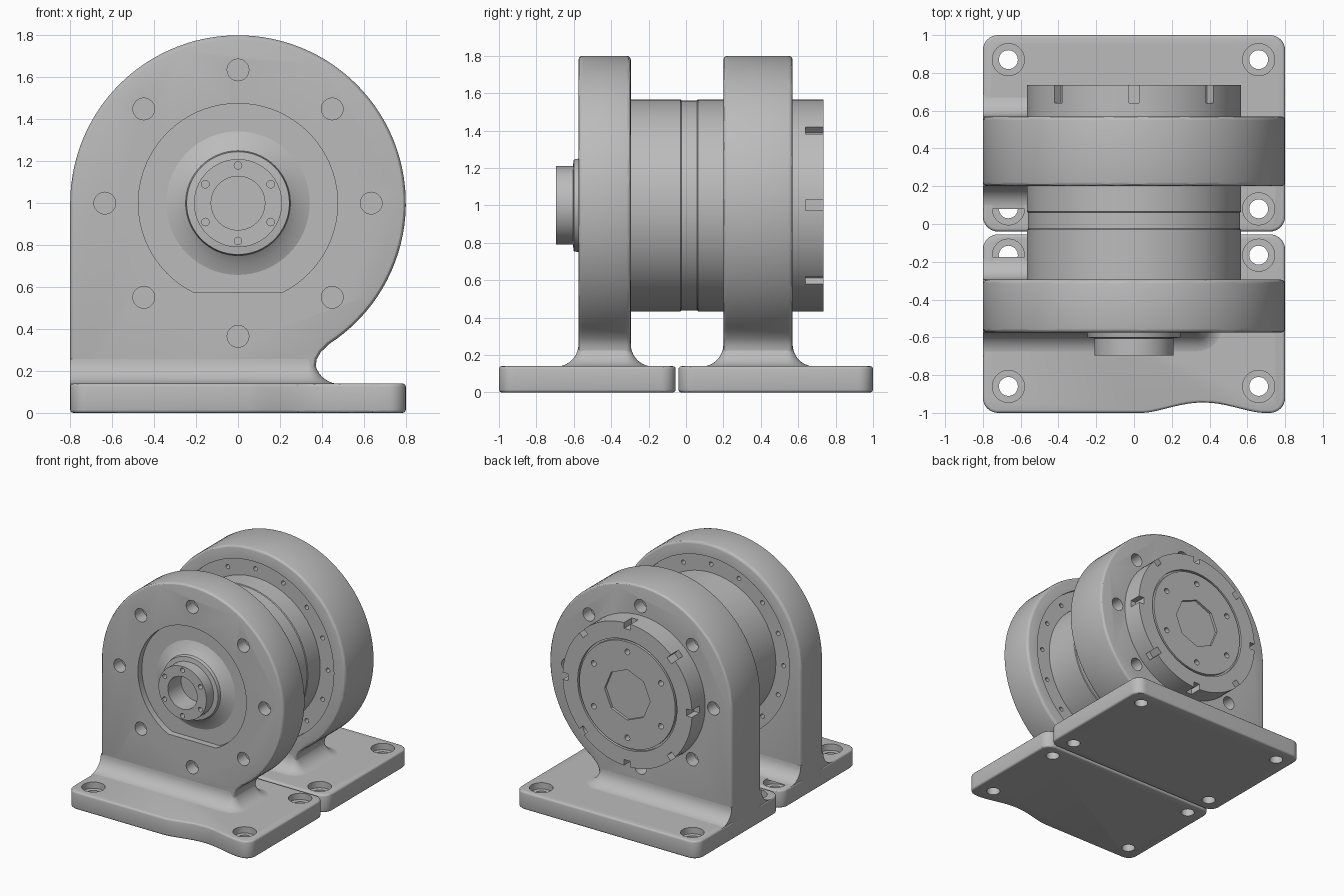
import bpy, bmesh, math
from mathutils import Matrix, Vector

cube = bpy.data.objects.get("Cube")
if cube:
    bpy.data.objects.remove(cube, do_unlink=True)

grey = bpy.data.materials.new("machined grey")
grey.use_nodes = True
colour = (0.5, 0.5, 0.5, 1)
grey.diffuse_color = colour
grey.node_tree.nodes["Principled BSDF"].inputs["Base Color"].default_value = colour

AXIS_Z = 1.0      # height of the shaft axis
RADIUS = 0.8      # radius of the support discs
HALF = 0.8        # half width of the feet
FOOT_TOP = 0.14


def make(name, bm):
    bmesh.ops.recalc_face_normals(bm, faces=bm.faces)
    mesh = bpy.data.meshes.new(name)
    bm.to_mesh(mesh)
    bm.free()
    mesh.materials.append(grey)
    ob = bpy.data.objects.new(name, mesh)
    bpy.context.collection.objects.link(ob)
    return ob


def activate(ob):
    bpy.ops.object.select_all(action='DESELECT')
    ob.select_set(True)
    bpy.context.view_layer.objects.active = ob


def smooth(ob):
    activate(ob)
    bpy.ops.object.shade_smooth_by_angle(angle=math.radians(30))


def bevel(ob, width):
    mod = ob.modifiers.new("bevel", 'BEVEL')
    mod.width, mod.segments = width, 3
    mod.limit_method, mod.angle_limit = 'ANGLE', math.radians(60)
    activate(ob)
    bpy.ops.object.modifier_apply(modifier=mod.name)


def cut(ob, bm):
    cutter = make("cutter", bm)
    cutter.hide_render = True
    mod = ob.modifiers.new("cut", 'BOOLEAN')
    mod.operation, mod.solver, mod.object = 'DIFFERENCE', 'EXACT', cutter
    activate(ob)
    bpy.ops.object.modifier_apply(modifier=mod.name)
    bpy.data.objects.remove(cutter, do_unlink=True)


def lathe(bm, profile, centre=(0, 0, AXIS_Z), axis=(0, 1, 0), steps=64):
    """Turn (radius, along) points round an axis; ends lie on the axis."""
    axis, centre, out = Vector(axis), Vector(centre), Vector((1, 0, 0))
    verts = [bm.verts.new(centre + out * r + axis * a) for r, a in profile]
    edges = [bm.edges.new(p) for p in zip(verts, verts[1:])]
    bmesh.ops.spin(bm, geom=verts + edges, cent=centre, axis=axis,
                   angle=math.tau, steps=steps, use_duplicate=False)
    bmesh.ops.remove_doubles(bm, verts=bm.verts, dist=0.0001)


def rod(bm, r, a, b, **kw):
    lathe(bm, [(0, a), (r, a), (r, b), (0, b)], **kw)


def hole_circle(bm, count, ring, r, a, b, steps=16):
    for i in range(count):
        t = math.tau * i / count + math.pi / 2
        rod(bm, r, a, b, steps=steps,
            centre=(ring * math.cos(t), 0, AXIS_Z + ring * math.sin(t)))


def prism(bm, points, move):
    face = bm.faces.new([bm.verts.new(p) for p in points])
    ext = bmesh.ops.extrude_face_region(bm, geom=[face])
    bmesh.ops.translate(bm, vec=move, verts=[
        v for v in ext["geom"] if isinstance(v, bmesh.types.BMVert)])


def arc(cx, cz, r, start, end, n):
    angles = [math.radians(start + (end - start) * i / n) for i in range(n + 1)]
    return [(cx + r * math.cos(t), cz + r * math.sin(t)) for t in angles]


def foot(name, y0, y1, hole_ys, dent):
    c = 0.08
    pts = arc(-HALF + c, y0 + c, c, 180, 270, 8)
    if dent:  # scooped clearance in the front edge
        pts += [(0.05 + 0.63 * i / 16,
                 y0 + 0.055 * math.sin(math.pi * i / 16) ** 1.5) for i in range(17)]
    pts += arc(HALF - c, y0 + c, c, 270, 360, 8)
    pts += arc(HALF - c, y1 - c, c, 0, 90, 8)
    pts += arc(-HALF + c, y1 - c, c, 90, 180, 8)
    bm = bmesh.new()
    prism(bm, [(x, y, 0) for x, y in pts], (0, 0, FOOT_TOP))
    ob = make(name, bm)
    bevel(ob, 0.015)
    # counterbored mounting holes
    bm = bmesh.new()
    for x in (-0.665, 0.66):
        for y in hole_ys:
            lathe(bm, [(0, -0.1), (0.05, -0.1), (0.05, 0.09), (0.085, 0.09),
                       (0.085, 0.3), (0, 0.3)], centre=(x, y, 0), axis=(0, 0, 1), steps=32)
    cut(ob, bm)
    smooth(ob)


def upright(name, y0, y1):
    # disc that runs straight down one side and necks in on the other
    pts = [(-HALF, 0.06)]
    pts += arc(0, AXIS_Z, RADIUS, 180, -57, 72)
    pts += [(0.395, 0.29), (0.375, 0.255), (0.37, 0.22), (0.37, 0.06)]
    bm = bmesh.new()
    prism(bm, [(x, y0, z) for x, z in pts], (0, y1 - y0, 0))
    ob = make(name, bm)
    bevel(ob, 0.022)
    return ob


def root_fillet(name, y0, y1):
    # flared sections blending the upright into the foot
    r, n, c = 0.12, 10, 0.03
    rings, bm = [], bmesh.new()
    for i in range(n + 1):
        t = math.pi / 2 * i / n
        d, z = r * (1 - math.sin(t)), FOOT_TOP + r * (1 - math.cos(t))
        x, k = 0.365 + d, c + d
        pts = [(-HALF, y0 - d)] + arc(x - k, y0 - d + k, k, 270, 360, 8)
        pts += arc(x - k, y1 + d - k, k, 0, 90, 8) + [(-HALF, y1 + d)]
        rings.append([bm.verts.new((px, py, z - 0.002)) for px, py in pts])
    for low, high in zip(rings, rings[1:]):
        for i in range(len(low)):
            j = (i + 1) % len(low)
            bm.faces.new((low[i], low[j], high[j], high[i]))
    bm.faces.new(rings[0])
    bm.faces.new(rings[-1])
    smooth(make(name, bm))


# Feet and fillets
foot("front_foot", -1.0, -0.055, (-0.86, -0.165), True)
foot("rear_foot", -0.04, 1.0, (0.08, 0.87), False)
F0, F1, R0, R1 = -0.575, -0.295, 0.2, 0.57
root_fillet("front_root_fillet", F0, F1)
root_fillet("rear_root_fillet", R0, R1)

# Front upright: D-shaped recess, bolt holes, inner seat
front = upright("front_upright", F0, F1)
bm = bmesh.new()
seat = arc(0, AXIS_Z, 0.475, -64, 244, 64)
prism(bm, [(x, F0 - 0.1, z) for x, z in seat], (0, 0.15, 0))
hole_circle(bm, 8, 0.635, 0.052, F0 - 0.1, F0 + 0.1, 24)
rod(bm, 0.7, F1 - 0.02, F1 + 0.1)
cut(front, bm)
bm = bmesh.new()
hole_circle(bm, 16, 0.635, 0.017, F1 - 0.06, F1 + 0.1)
cut(front, bm)
smooth(front)

# Rear upright: bolt holes outside, screw ring inside
rear = upright("rear_upright", R0, R1)
bm = bmesh.new()
hole_circle(bm, 8, 0.64, 0.052, R1 - 0.1, R1 + 0.1, 24)
rod(bm, 0.7, R0 - 0.1, R0 + 0.02)
cut(rear, bm)
bm = bmesh.new()
hole_circle(bm, 16, 0.635, 0.017, R0 - 0.1, R0 + 0.06)
cut(rear, bm)
smooth(rear)

# Barrel between the uprights
bm = bmesh.new()
lathe(bm, [(0, -0.4), (0.567, -0.4), (0.567, -0.03), (0.562, -0.025), (0.562, 0.06),
           (0.567, 0.065), (0.567, 0.3), (0, 0.3)], steps=96)
smooth(make("barrel", bm))

# Output hub with a bore and six screw holes
bm = bmesh.new()
lathe(bm, [(0, -0.53), (0.128, -0.53), (0.128, -0.695), (0.21, -0.695), (0.21, -0.605),
           (0.245, -0.6), (0.25, -0.575), (0.29, -0.545), (0.35, -0.522), (0.35, -0.45),
           (0, -0.45)])
hub = make("output_hub", bm)
bm = bmesh.new()
hole_circle(bm, 6, 0.18, 0.018, -0.8, -0.65)
cut(hub, bm)
smooth(hub)

# Rear flange with a groove, rim notches, screw holes and eight-sided pocket
bm = bmesh.new()
lathe(bm, [(0, 0.5), (0.567, 0.5), (0.567, 0.735), (0.435, 0.735), (0.435, 0.715),
           (0.42, 0.715), (0.42, 0.735), (0, 0.735)], steps=96)
flange = make("rear_flange", bm)
bm = bmesh.new()
for i in range(8):
    place = (Matrix.Translation((0, 0, AXIS_Z)) @ Matrix.Rotation(math.tau * i / 8, 4, 'Y')
             @ Matrix.Translation((0, 0.7, 0.57)) @ Matrix.Diagonal((0.055, 0.12, 0.1, 1)))
    bmesh.ops.create_cube(bm, size=1, matrix=place)
hole_circle(bm, 6, 0.34, 0.022, 0.68, 0.9)
rod(bm, 0.2, 0.715, 0.9, steps=8)
cut(flange, bm)
smooth(flange)
